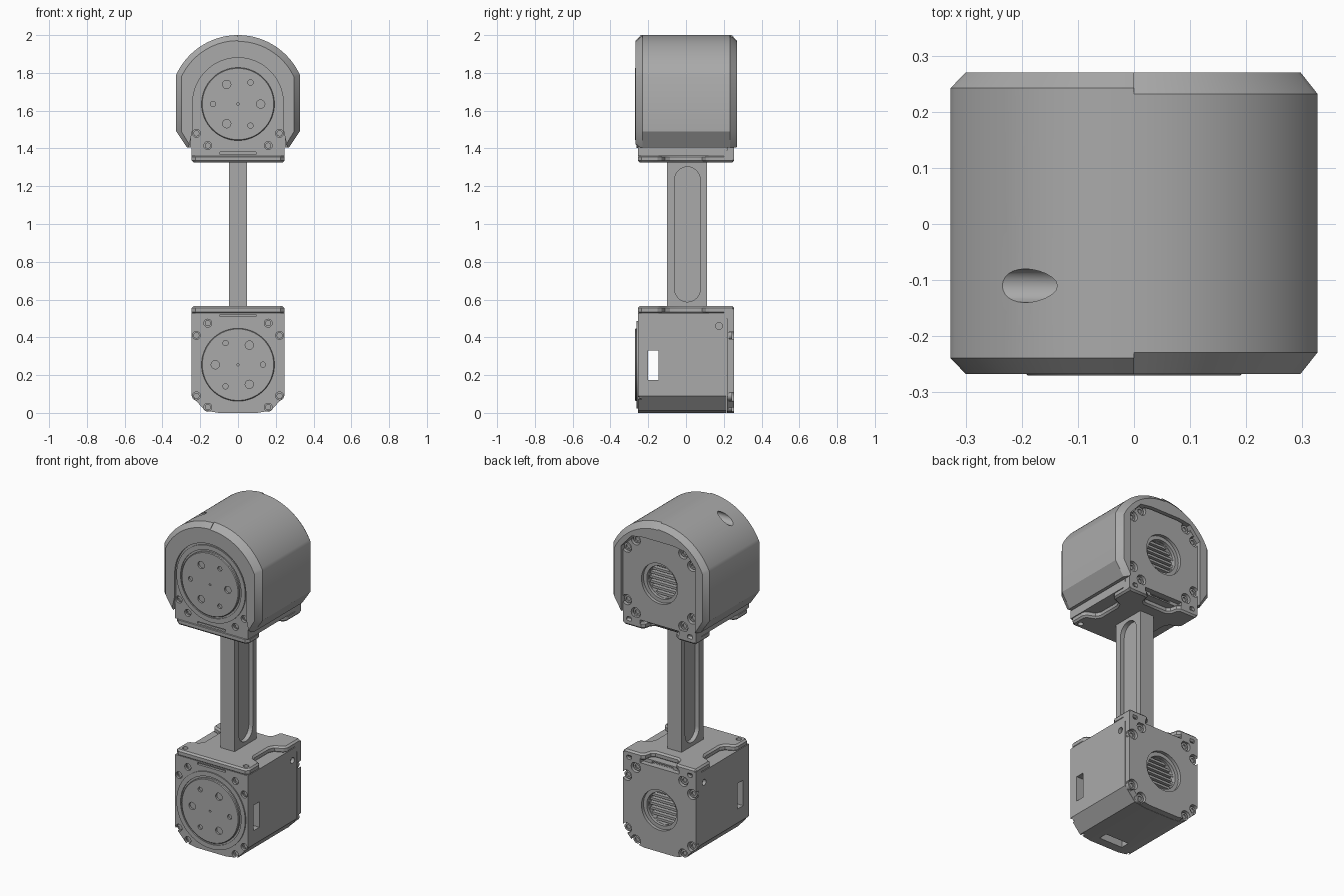
import bpy, bmesh, math
from mathutils import Matrix

cube = bpy.data.objects.get("Cube")
if cube:
    bpy.data.objects.remove(cube, do_unlink=True)

grey = bpy.data.materials.new("machined_grey")
grey.use_nodes = True
grey.diffuse_color = (0.4, 0.4, 0.4, 1)
grey.node_tree.nodes["Principled BSDF"].inputs["Base Color"].default_value = (0.4, 0.4, 0.4, 1)
parts = []


def finish(name, bm, keep=True):
    bmesh.ops.recalc_face_normals(bm, faces=bm.faces)
    mesh = bpy.data.meshes.new(name)
    bm.to_mesh(mesh)
    bm.free()
    mesh.materials.append(grey)
    ob = bpy.data.objects.new(name, mesh)
    bpy.context.collection.objects.link(ob)
    ob.hide_render = not keep
    if keep:
        parts.append(ob)
    return ob


def place(u, v, w, axis):
    return {"x": (w, u, v), "y": (u, w, v), "z": (u, v, w)}[axis]


def loft(name, rings, axis="y", keep=True):
    """Solid through a list of (outline, position) sections."""
    bm = bmesh.new()
    loops = [[bm.verts.new(place(u, v, w, axis)) for u, v in pts] for pts, w in rings]
    n = len(loops[0])
    for a, b in zip(loops, loops[1:]):
        for i in range(n):
            j = (i + 1) % n
            bm.faces.new((a[i], a[j], b[j], b[i]))
    bm.faces.new(loops[0])
    bm.faces.new(loops[-1])
    return finish(name, bm, keep)


def prism(name, pts, a, b, axis="y", keep=True):
    return loft(name, [(pts, a), (pts, b)], axis, keep)


def rods(name, spots, a, b, axis="y", keep=True, seg=24):
    """Several separate cylinders (u, v, radius) in one object."""
    bm = bmesh.new()
    for u, v, r in spots:
        ends = [[bm.verts.new(place(u + r * math.cos(math.tau * k / seg),
                                    v + r * math.sin(math.tau * k / seg), w, axis))
                 for k in range(seg)] for w in (a, b)]
        for k in range(seg):
            j = (k + 1) % seg
            bm.faces.new((ends[0][k], ends[0][j], ends[1][j], ends[1][k]))
        bm.faces.new(ends[0])
        bm.faces.new(ends[1])
    return finish(name, bm, keep)


def rect(u0, u1, v0, v1):
    return [(u0, v0), (u1, v0), (u1, v1), (u0, v1)]


def mirrored(half):
    return half + [(-u, v) for u, v in reversed(half)]


def apply_mod(ob, mod):
    bpy.context.view_layer.objects.active = ob
    bpy.ops.object.modifier_apply(modifier=mod.name)


def cut(ob, *cutters):
    for c in cutters:
        mod = ob.modifiers.new("cut", "BOOLEAN")
        mod.operation = "DIFFERENCE"
        mod.solver = "EXACT"
        mod.object = c
        apply_mod(ob, mod)
        bpy.data.objects.remove(c, do_unlink=True)


def chamfer(ob, width, angle=50):
    mod = ob.modifiers.new("chamfer", "BEVEL")
    mod.width = width
    mod.segments = 1
    mod.limit_method = "ANGLE"
    mod.angle_limit = math.radians(angle)
    apply_mod(ob, mod)


AXIS = 0.255                       # height of the drive axis
screws = [(sx * x, z) for sx in (1, -1)
          for x, z in ((0.16, 0.03), (0.22, 0.09), (0.22, 0.41), (0.16, 0.475))]


def drill(r, a, b):
    return rods("drill", [(x, z, r) for x, z in screws], a, b, keep=False)


# Motor housing with side and bottom windows, screw holes and rear bore
outline = mirrored([(0.245, 0.51), (0.245, 0.09), (0.175, 0.012), (0.1, 0.0)])
housing = prism("motor_housing", outline, -0.255, 0.215)
cut(housing, drill(0.021, -0.3, -0.235),
    prism("window", rect(-0.2, -0.145, 0.175, 0.33), -0.3, 0.3, "x", False),
    prism("window", rect(-0.08, 0.08, -0.2, -0.145), -0.1, 0.25, "z", False),
    rods("bore", [(0, AXIS, 0.1)], 0.14, 0.3, keep=False, seg=48))
for side in (1, -1):
    cut(housing, rods("side_hole", [(0.175, 0.46, 0.018)], side * 0.225, side * 0.3, "x", False))

# Rear cover with scalloped corners and stepped vent
back = prism("rear_cover", outline, 0.217, 0.255)
cut(back, drill(0.031, 0.228, 0.3),
    rods("bore", [(0, AXIS, 0.1)], 0.1, 0.3, keep=False, seg=48),
    rods("bore", [(0, AXIS, 0.122)], 0.235, 0.3, keep=False, seg=48))
for i in range(-3, 4):
    z = AXIS + i * 0.028
    half = math.sqrt(0.01 - (i * 0.028) ** 2) + 0.003
    prism("vent_slat", rect(-half, half, z - 0.007, z + 0.007), 0.16, 0.205)

# Screws, front and rear
for name, r, a, b, tip in (("front_screws", 0.016, -0.247, -0.23, -0.242),
                           ("rear_screws", 0.024, 0.22, 0.243, 0.235)):
    heads = rods(name, [(x, z, r) for x, z in screws], a, b)
    cut(heads, drill(r * 0.55, tip, math.copysign(0.3, tip)))

# Bearing ring and output disc
ring = rods("bearing_ring", [(0, AXIS, 0.232)], -0.262, -0.25, seg=64)
cut(ring, rods("bore", [(0, AXIS, 0.204)], -0.3, -0.2, keep=False, seg=64))
disc = rods("output_disc", [(0, AXIS, 0.193)], -0.27, -0.25, seg=64)
chamfer(disc, 0.004)
holes = [(0, AXIS, 0.006)]
for k in range(6):
    a = math.radians(180 + 60 * k)
    dist, r = ((0.12, 0.022), (0.132, 0.014))[k % 2]
    holes.append((dist * math.cos(a), AXIS + dist * math.sin(a), r))
cut(disc, rods("bolt_holes", holes, -0.3, -0.258, keep=False))

# Mounting bracket: base slab and notched flange with four ears
slab = prism("bracket_base", rect(-0.245, 0.245, -0.255, 0.225), 0.505, 0.53, "z")
cut(slab, prism("slot", rect(-0.095, 0.095, -0.3, -0.24), 0.5, 0.522, "z", False),
    prism("slot", rect(-0.07, 0.07, 0.2, 0.3), 0.508, 0.522, "z", False))
flange = prism("bracket_flange", mirrored([
    (0.225, -0.255), (0.245, -0.235), (0.245, -0.15), (0.232, -0.13), (0.185, -0.11),
    (0.17, -0.085), (0.17, 0.055), (0.185, 0.085), (0.232, 0.105), (0.245, 0.125),
    (0.245, 0.255), (0.125, 0.255), (0.105, 0.24), (0.095, 0.2), (0.075, 0.185)]),
    0.525, 0.565, "z")
chamfer(flange, 0.01, 70)
cut(flange, rods("ear_holes", [(x, -0.215, 0.016) for x in (0.205, -0.205)],
                 0.545, 0.6, "z", False))
for side in (1, -1):
    x0, x1 = sorted((side * 0.13, side * 0.245))
    ear = prism("bracket_ear", rect(x0, x1, 0.2, 0.255), 0.5, 0.55, "z")
    cut(ear, rods("ear_bore", [(side * 0.205, 0.525, 0.017)], 0.235, 0.3, keep=False))

# Upper motor: the same assembly turned over
flip = Matrix.Translation((0, 0, 1.89)) @ Matrix.Rotation(math.pi, 4, "Y")
for ob in list(parts):
    twin = ob.copy()
    twin.data = ob.data.copy()
    twin.data.transform(flip)
    twin.name = "upper_" + ob.name
    ob.name = "lower_" + ob.name
    bpy.context.collection.objects.link(twin)
    parts.append(twin)

# Link bar with a rounded pocket on each side
bar = prism("link_bar", rect(-0.1, 0.11, 0.56, 1.33), -0.047, 0.047, "x")
pocket = []
for k in range(26):
    a = math.pi * (k if k < 13 else k - 1) / 12
    pocket.append((0.0075 + 0.0675 * math.cos(a),
                   (1.235 if k < 13 else 0.655) + 0.0675 * math.sin(a)))
for side in (1, -1):
    cut(bar, prism("pocket", pocket, side * 0.02, side * 0.1, "x", False))

# Upper shell: two halves with slightly different edge chamfers
TOP = 1.64
end = math.asin(0.327 / 0.36)
arc = [(0.36 * math.sin(end * k / 24), TOP + 0.36 * math.cos(end * k / 24)) for k in range(25)]
half_outline = arc + [(0.327, 1.49), (0.27, 1.405), (0, 1.405)]
arch = [(0.24 * math.sin(math.pi * k / 48), TOP + 0.24 * math.cos(math.pi * k / 48))
        for k in range(25)]
front_opening = mirrored(arch[1:] + [(0.24, 1.5), (0.262, 1.4), (0.262, 1.3)])
rear_opening = mirrored([(0.1, 1.897), (0.178, 1.885), (0.25, 1.805), (0.25, 1.3)])
for side, name, depth, inset in ((1, "shell_left", 0.038, 0.908), (-1, "shell_right", 0.028, 0.918)):
    outer = [(side * x, z) for x, z in half_outline]
    inner = [(x * inset, TOP + (z - TOP) * inset if z > TOP else z) for x, z in outer]
    shell = loft(name, [(inner, -0.267), (outer, -0.267 + depth),
                        (outer, 0.27 - depth), (inner, 0.27)])
    cut(shell, prism("opening", front_opening, -0.4, -0.24, "y", False),
        prism("opening", rear_opening, -0.25, 0.4, "y", False))
    if side < 0:
        cut(shell, rods("access_hole", [(-0.11, 1.943, 0.03)], -0.4, -0.1, "x", False))

# Smooth round surfaces, keep crisp edges
bpy.ops.object.select_all(action="DESELECT")
for ob in parts:
    ob.select_set(True)
bpy.context.view_layer.objects.active = parts[0]
bpy.ops.object.shade_smooth_by_angle(angle=math.radians(28))
